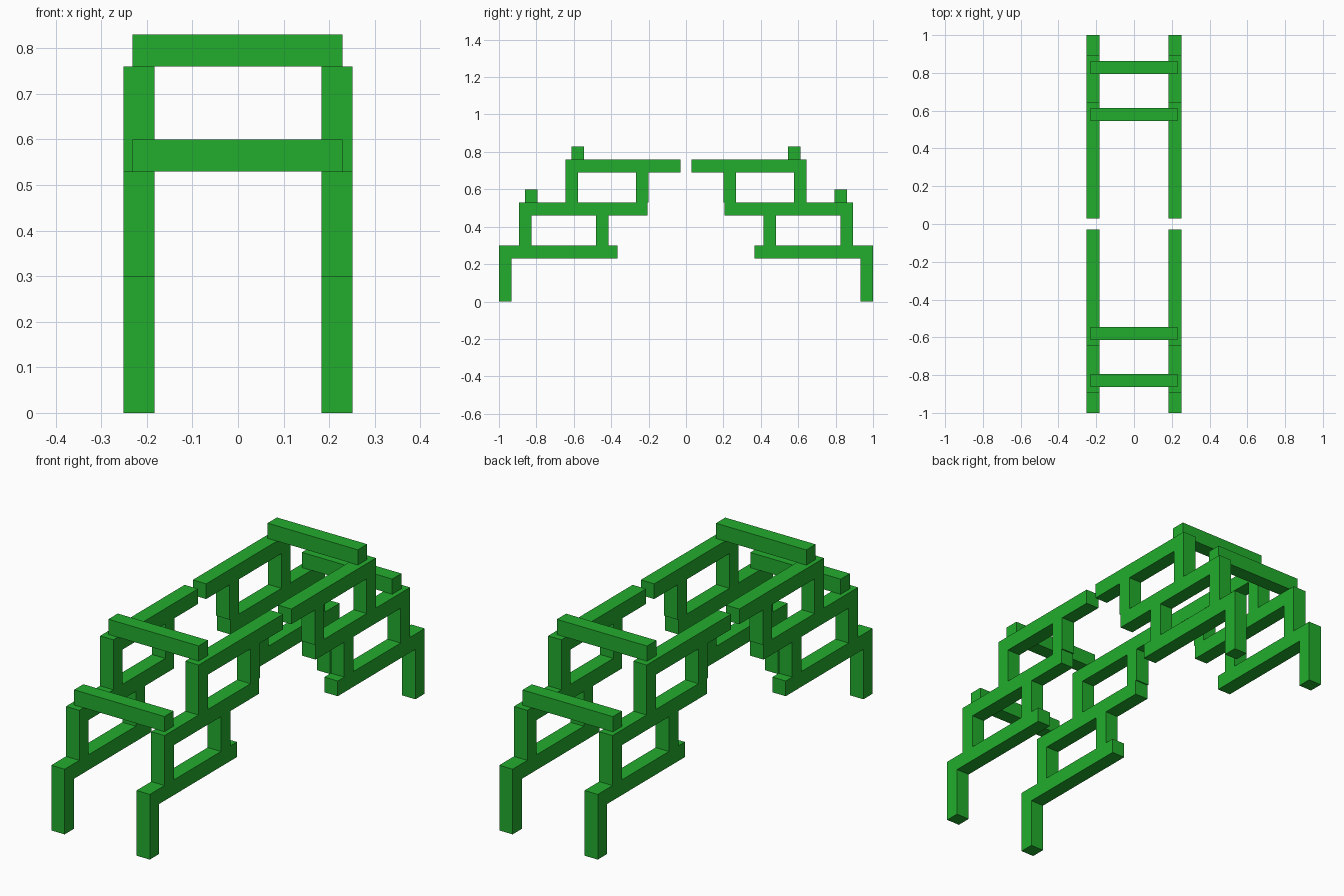
import bpy
import bmesh
from mathutils import Matrix, Vector

if "Cube" in bpy.data.objects:
    bpy.data.objects.remove(bpy.data.objects["Cube"])

green = bpy.data.materials.new("green")
green.diffuse_color = (0.016, 0.413, 0.026, 1)
green.use_nodes = True
green.node_tree.nodes["Principled BSDF"].inputs["Base Color"].default_value = green.diffuse_color


def box(name, x, y, z):
    """Axis-aligned block from (min, max) ranges."""
    lo = Vector((min(x), min(y), min(z)))
    hi = Vector((max(x), max(y), max(z)))
    bm = bmesh.new()
    bmesh.ops.create_cube(bm, size=1, matrix=Matrix.LocRotScale((lo + hi) / 2, None, hi - lo))
    mesh = bpy.data.meshes.new(name)
    bm.to_mesh(mesh)
    bm.free()
    mesh.materials.append(green)
    bpy.context.collection.objects.link(bpy.data.objects.new(name, mesh))


# Pieces of one stepped side frame: name, y range (outer, inner), z range
frame = [
    ("foot_leg", (1.0, 0.932), (0, 0.23)),
    ("lower_beam", (1.0, 0.367), (0.23, 0.30)),
    ("lower_outer_post", (0.893, 0.825), (0.30, 0.46)),
    ("lower_inner_post", (0.482, 0.414), (0.30, 0.46)),
    ("middle_beam", (0.893, 0.206), (0.46, 0.53)),
    ("upper_outer_post", (0.645, 0.578), (0.53, 0.69)),
    ("upper_inner_post", (0.267, 0.20), (0.53, 0.69)),
    ("upper_beam", (0.645, 0.03), (0.69, 0.76)),
]
# Crossbars joining the left and right frames
crossbars = [
    ("lower_crossbar", (0.862, 0.795), (0.53, 0.60)),
    ("upper_crossbar", (0.613, 0.545), (0.76, 0.83)),
]

for end, sy in (("front", -1), ("back", 1)):
    for side, sx in (("left", -1), ("right", 1)):
        for name, y, z in frame:
            box(f"{end}_{side}_{name}", (sx * 0.183, sx * 0.251), [sy * v for v in y], z)
    for name, y, z in crossbars:
        box(f"{end}_{name}", (-0.231, 0.229), [sy * v for v in y], z)
